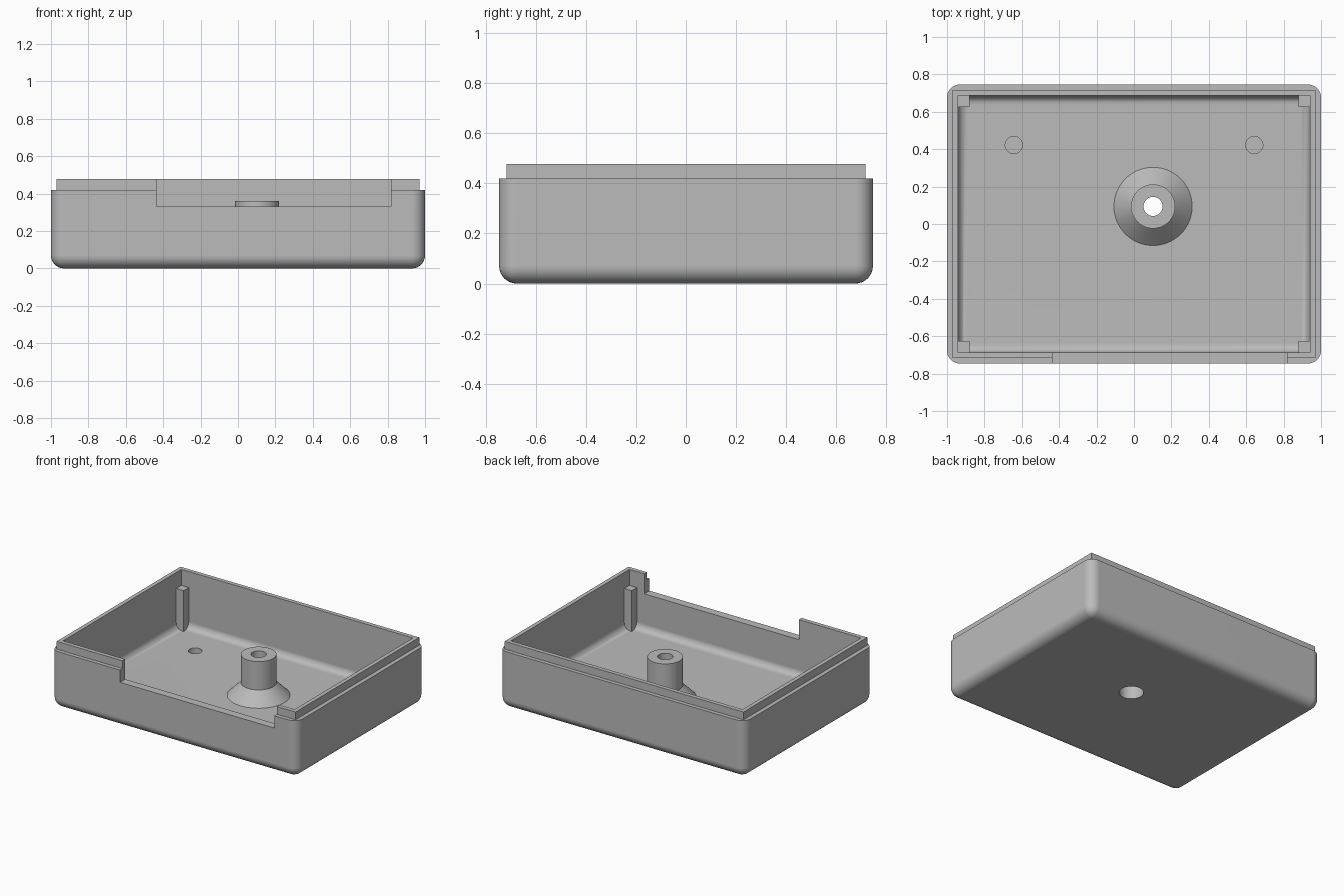
import bpy, bmesh
from math import tau, radians
from mathutils import Matrix, Vector

cube = bpy.data.objects.get("Cube")
if cube:
    bpy.data.objects.remove(cube, do_unlink=True)

plastic = bpy.data.materials.new("grey_plastic")
plastic.use_nodes = True
plastic.diffuse_color = (0.5, 0.5, 0.5, 1)
plastic.node_tree.nodes["Principled BSDF"].inputs["Base Color"].default_value = (0.5, 0.5, 0.5, 1)

FLOOR, LEDGE, RIM, POST_TOP = 0.06, 0.42, 0.477, 0.36
OUT_X, OUT_Y = 1.0, 0.746
IN_X, IN_Y = 0.94, 0.686


def finish(name, bm):
    bmesh.ops.recalc_face_normals(bm, faces=bm.faces[:])
    mesh = bpy.data.meshes.new(name)
    bm.to_mesh(mesh)
    bm.free()
    mesh.materials.append(plastic)
    obj = bpy.data.objects.new(name, mesh)
    bpy.context.collection.objects.link(obj)
    return obj


def box(name, low, high, radius=0, rounded=None):
    """Box between two corners; edges passing the rounded test get a fillet."""
    low, high = Vector(low), Vector(high)
    bm = bmesh.new()
    bmesh.ops.create_cube(bm, size=1)
    for v in bm.verts:
        v.co = (low + high) / 2 + v.co * (high - low)
    if radius:
        edges = [e for e in bm.edges if rounded(e, low.z)]
        bmesh.ops.bevel(bm, geom=edges, offset=radius, segments=8,
                        profile=0.5, affect='EDGES')
    return finish(name, bm)


def lathe(name, profile, x, y, steps=64):
    """Solid of revolution from (radius, height) points, axis at x, y."""
    bm = bmesh.new()
    verts = [bm.verts.new((r, 0, z)) for r, z in profile]
    edges = [bm.edges.new(pair) for pair in zip(verts, verts[1:])]
    bmesh.ops.spin(bm, geom=verts + edges, cent=(0, 0, 0), axis=(0, 0, 1),
                   angle=tau, steps=steps, use_duplicate=False)
    bmesh.ops.remove_doubles(bm, verts=bm.verts[:], dist=1e-5)
    bm.transform(Matrix.Translation((x, y, 0)))
    return finish(name, bm)


def activate(obj):
    bpy.ops.object.select_all(action='DESELECT')
    obj.select_set(True)
    bpy.context.view_layer.objects.active = obj


def combine(target, tool, operation):
    mod = target.modifiers.new("combine", 'BOOLEAN')
    mod.operation, mod.solver, mod.object = operation, 'EXACT', tool
    activate(target)
    bpy.ops.object.modifier_apply(modifier=mod.name)
    bpy.data.objects.remove(tool, do_unlink=True)


def at_bottom(edge, low):
    return all(v.co.z < low + 0.001 for v in edge.verts)


def below_top(edge, low):
    return any(v.co.z < low + 0.001 for v in edge.verts)


# Rounded outer shell with a stepped lip
tray = box("tray", (-OUT_X, -OUT_Y, 0), (OUT_X, OUT_Y, LEDGE), 0.07, below_top)
lip = box("lip", (-0.97, -0.717, 0.2), (0.97, 0.717, RIM))
combine(tray, lip, 'UNION')

# Hollow interior with a filleted floor
cavity = box("cavity", (-IN_X, -IN_Y, FLOOR), (IN_X, IN_Y, 0.7), 0.05, at_bottom)
combine(tray, cavity, 'DIFFERENCE')

# Wide notch in the front wall
notch = box("notch", (-0.436, -0.9, 0.33), (0.818, -0.6, 0.7))
combine(tray, notch, 'DIFFERENCE')

# Flared screw boss, then its stepped bore
boss = lathe("boss", [(0, 0.03), (0.209, 0.03), (0.209, FLOOR), (0.118, 0.152),
                      (0.118, POST_TOP), (0, POST_TOP)], 0.102, 0.094)
combine(tray, boss, 'UNION')
bore = lathe("bore", [(0, -0.1), (0.082, -0.1), (0.082, 0.15), (0.051, 0.15),
                      (0.051, 0.6), (0, 0.6)], 0.102, 0.094)
combine(tray, bore, 'DIFFERENCE')

# Two blind holes in the floor
for x in (-0.643, 0.643):
    hole = lathe("hole", [(0, 0.02), (0.046, 0.02), (0.046, 0.15), (0, 0.15)], x, 0.422, 32)
    combine(tray, hole, 'DIFFERENCE')

activate(tray)
bpy.ops.object.shade_smooth_by_angle(angle=radians(30))
weighted = tray.modifiers.new("flat_normals", 'WEIGHTED_NORMAL')
weighted.keep_sharp = True

# Square support posts set into the inner corners
for side, sx in (("left", 1), ("right", -1)):
    for end, sy in (("front", -1), ("back", 1)):
        xs = sorted((sx * 0.88, sx * (IN_X + 0.01)))
        ys = sorted((sy * 0.626, sy * (IN_Y + 0.01)))
        box(f"{end}_{side}_post", (xs[0], ys[0], 0.05), (xs[1], ys[1], POST_TOP))
